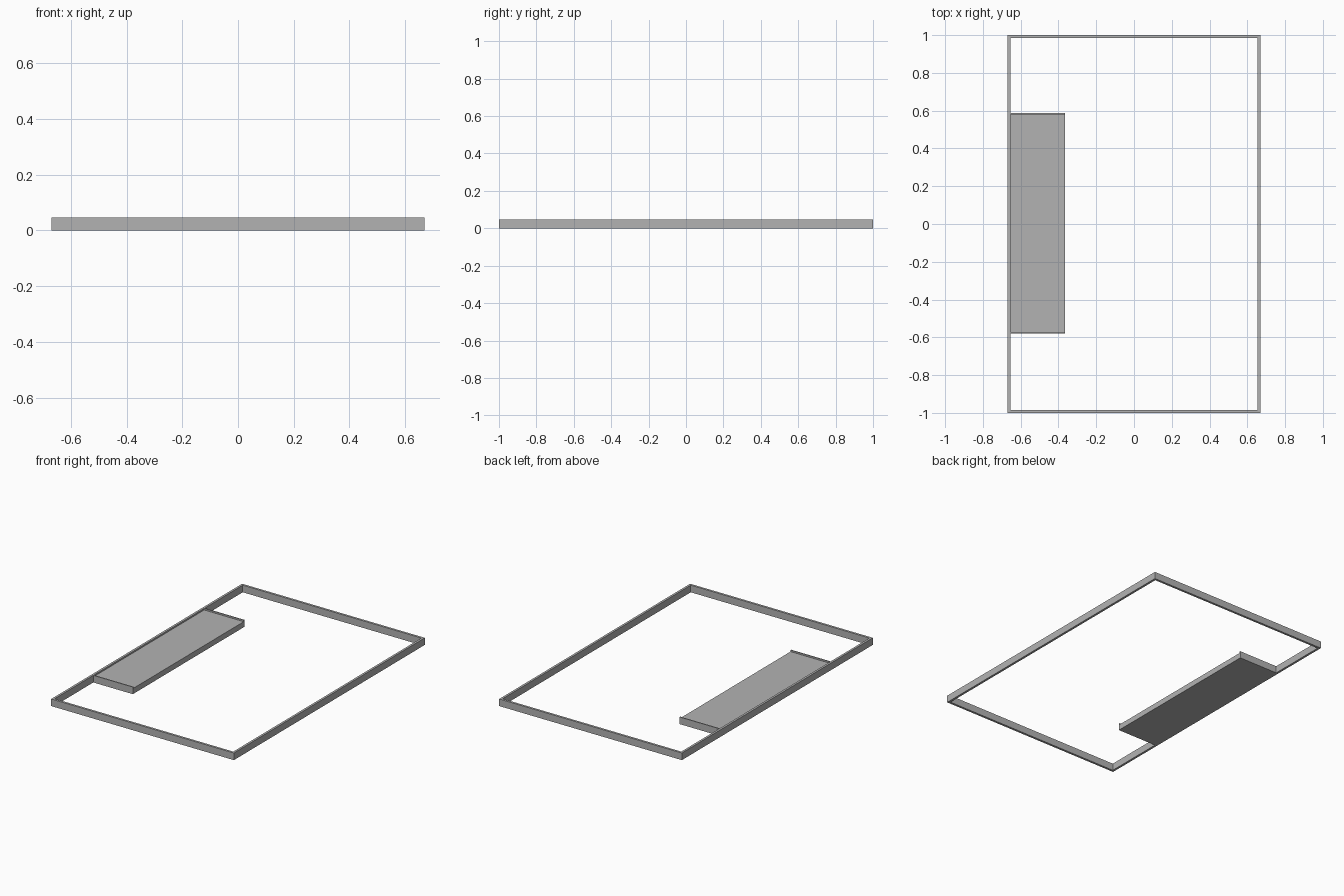
import bpy
import bmesh

default = bpy.data.objects.get("Cube")
if default:
    bpy.data.objects.remove(default, do_unlink=True)

# Single flat grey
grey = bpy.data.materials.new("plain_grey")
grey.use_nodes = True
colour = (0.45, 0.45, 0.45, 1)
grey.diffuse_color = colour
grey.node_tree.nodes["Principled BSDF"].inputs["Base Color"].default_value = colour

HX, HY, H, T = 0.67, 1.0, 0.047, 0.015


def prism(name, outline, z0, z1):
    """Extrude a flat outline between two heights."""
    bm = bmesh.new()
    face = bm.faces.new([bm.verts.new((x, y, z0)) for x, y in outline])
    new = bmesh.ops.extrude_face_region(bm, geom=[face])["geom"]
    top = [v for v in new if isinstance(v, bmesh.types.BMVert)]
    bmesh.ops.translate(bm, verts=top, vec=(0, 0, z1 - z0))
    bmesh.ops.recalc_face_normals(bm, faces=bm.faces)
    mesh = bpy.data.meshes.new(name)
    bm.to_mesh(mesh)
    bm.free()
    mesh.materials.append(grey)
    obj = bpy.data.objects.new(name, mesh)
    bpy.context.collection.objects.link(obj)
    return obj


def box(name, x0, x1, y0, y1, z0, z1):
    return prism(name, [(x0, y0), (x1, y0), (x1, y1), (x0, y1)], z0, z1)


# Rectangular border with mitred rails
for name, sx, sy in (("left_rail", 1, 0), ("right_rail", -1, 0),
                     ("back_rail", 0, 1), ("front_rail", 0, -1)):
    if sx:
        pts = [(sx * HX, -HY), (sx * HX, HY),
               (sx * (HX - T), HY - T), (sx * (HX - T), T - HY)]
    else:
        pts = [(-HX, sy * HY), (HX, sy * HY),
               (HX - T, sy * (HY - T)), (T - HX, sy * (HY - T))]
    prism(name, pts, 0, H)

# Platform along the right rail, with a thin raised lip at each end
X0, X1, Y0, Y1, LIP = T - HX, -0.365, -0.58, 0.588, 0.007
box("platform", X0, X1, Y0 + LIP, Y1 - LIP, 0, 0.037)
box("platform_front_lip", X0, X1, Y0, Y0 + LIP, 0, H)
box("platform_back_lip", X0, X1, Y1 - LIP, Y1, 0, H)
